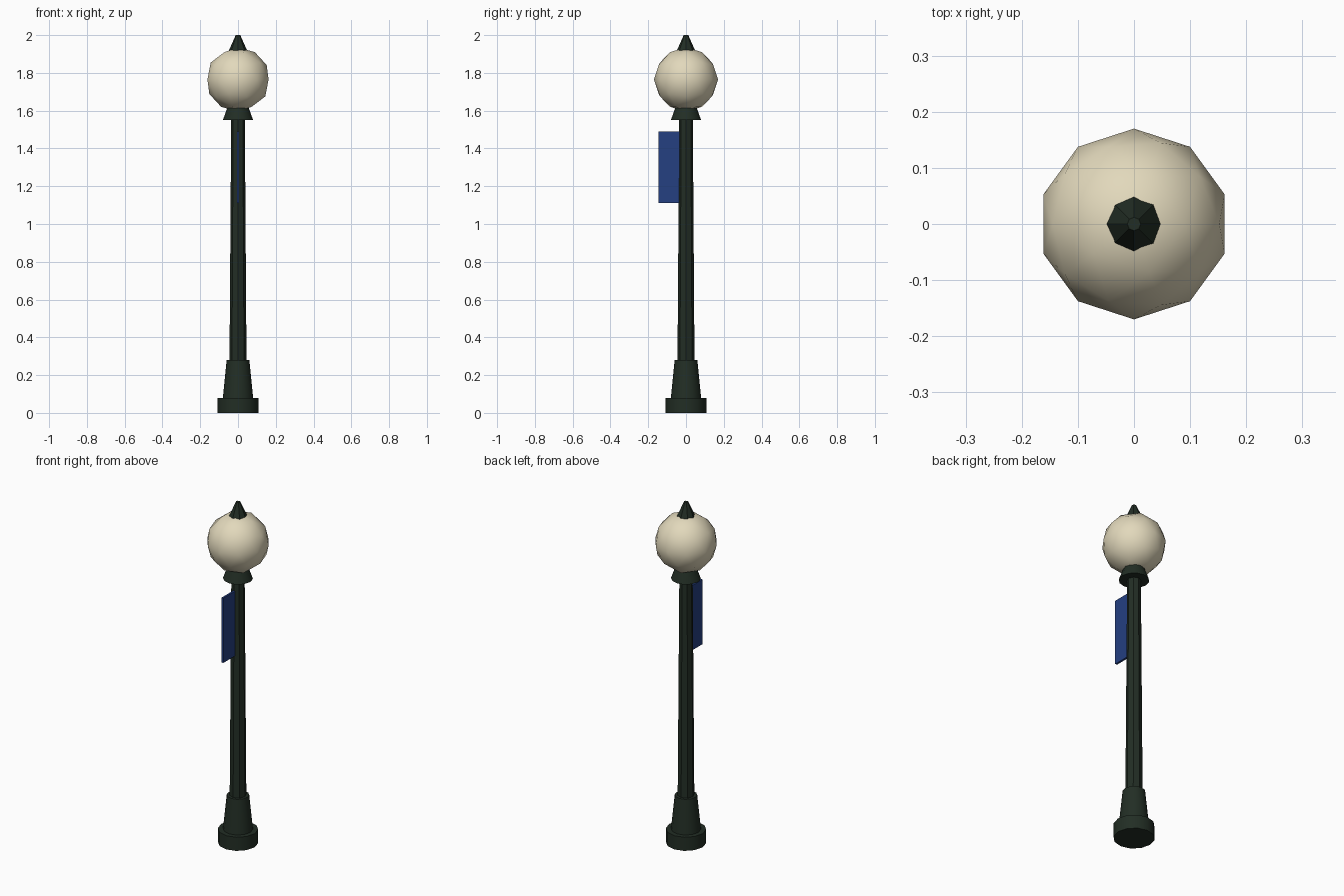
import bpy, math

if "Cube" in bpy.data.objects:
    bpy.data.objects.remove(bpy.data.objects["Cube"])


def material(name, rgb):
    m = bpy.data.materials.new(name)
    m.diffuse_color = (*rgb, 1)
    m.use_nodes = True
    m.node_tree.nodes["Principled BSDF"].inputs["Base Color"].default_value = m.diffuse_color
    return m


green = material("dark green metal", (0.016, 0.027, 0.018))
cream = material("cream glass", (0.76, 0.69, 0.50))
blue = material("blue cloth", (0.018, 0.05, 0.22))


def finish(name, mat, smooth=None):
    ob = bpy.context.object
    ob.name = name
    ob.data.materials.append(mat)
    if smooth:
        bpy.ops.object.shade_smooth_by_angle(angle=math.radians(smooth))
    return ob


def tapered(name, sides, r1, r2, z1, z2, smooth=None):
    bpy.ops.mesh.primitive_cone_add(vertices=sides, radius1=r1, radius2=r2,
                                    depth=z2 - z1, location=(0, 0, (z1 + z2) / 2))
    return finish(name, green, smooth)


# Stacked metal parts, from the ground up
tapered("base_plinth", 12, 0.108, 0.108, 0, 0.08, 35)
tapered("base_cone", 12, 0.08, 0.06, 0.08, 0.28, 35)
tapered("pole", 8, 0.045, 0.036, 0.28, 1.56)
tapered("collar", 12, 0.08, 0.055, 1.55, 1.62, 35)
tapered("finial", 8, 0.05, 0.012, 1.915, 2.0)

# Globe lamp
bpy.ops.mesh.primitive_ico_sphere_add(subdivisions=2, radius=0.17, location=(0, 0, 1.765))
finish("globe", cream, 40)

# Banner hung from the front of the pole
bpy.ops.mesh.primitive_cube_add(size=1, location=(0, -0.09, 1.3))
banner = finish("banner", blue)
banner.scale = (0.012, 0.11, 0.38)
